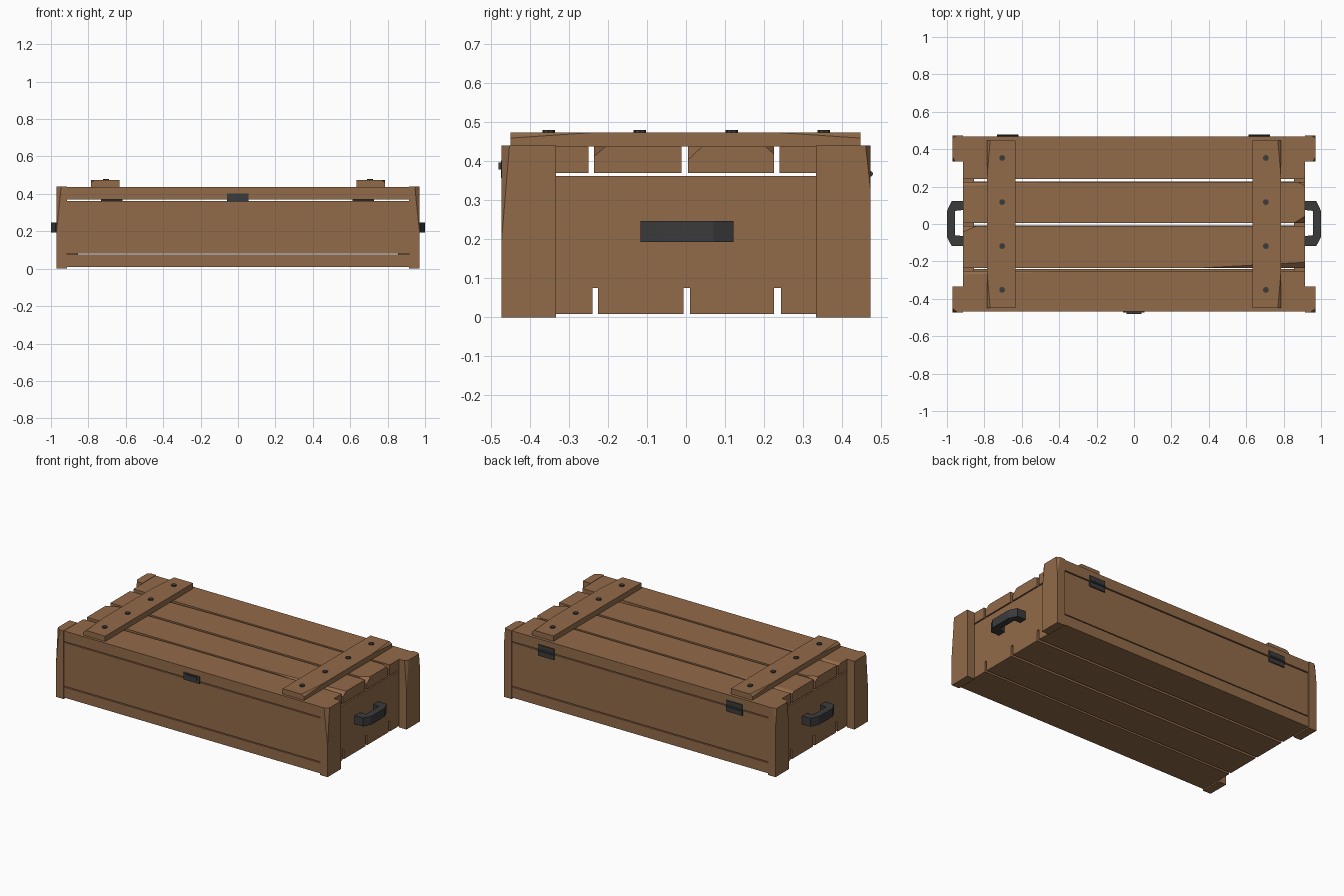
import bpy, bmesh
from mathutils import Vector

if "Cube" in bpy.data.objects:
    bpy.data.objects.remove(bpy.data.objects["Cube"])


def material(name, rgb):
    m = bpy.data.materials.new(name)
    m.diffuse_color = (*rgb, 1)
    m.use_nodes = True
    m.node_tree.nodes["Principled BSDF"].inputs["Base Color"].default_value = m.diffuse_color
    return m


WOOD = material("brown wood", (0.29, 0.147, 0.068))
METAL = material("dark metal", (0.044, 0.044, 0.045))


def finish(bm, name, mat):
    bmesh.ops.recalc_face_normals(bm, faces=bm.faces)
    me = bpy.data.meshes.new(name)
    bm.to_mesh(me)
    bm.free()
    me.materials.append(mat)
    ob = bpy.data.objects.new(name, me)
    bpy.context.collection.objects.link(ob)
    return ob


def box(name, lo, hi, mat=WOOD, chips=()):
    """Box between two corners; each chip = (corner signs, cut length along x, y, z)."""
    lo, hi = Vector(lo), Vector(hi)
    bm = bmesh.new()
    bmesh.ops.create_cube(bm, size=1)
    for v in bm.verts:
        v.co = Vector([(lo[i] + hi[i]) / 2 + v.co[i] * (hi[i] - lo[i]) for i in range(3)])
    for signs, cut in chips:
        corner = [hi[i] if signs[i] > 0 else lo[i] for i in range(3)]
        normal = Vector([signs[i] / cut[i] for i in range(3)])
        point = Vector(corner)
        point.x -= signs[0] * cut[0]
        bmesh.ops.bisect_plane(bm, geom=bm.verts[:] + bm.edges[:] + bm.faces[:],
                               plane_co=point, plane_no=normal.normalized(), clear_outer=True)
        bmesh.ops.holes_fill(bm, edges=[e for e in bm.edges if e.is_boundary])
    return finish(bm, name, mat)


def prism(name, outline, z0, z1, mat):
    bm = bmesh.new()
    face = bm.faces.new([bm.verts.new((x, y, z0)) for x, y in outline])
    up = bmesh.ops.extrude_face_region(bm, geom=[face])["geom"]
    bmesh.ops.translate(bm, vec=(0, 0, z1 - z0), verts=[g for g in up if isinstance(g, bmesh.types.BMVert)])
    return finish(bm, name, mat)


def cylinder(name, radius, depth, sides, loc, mat, rot=(0, 0, 0)):
    bm = bmesh.new()
    bmesh.ops.create_cone(bm, cap_ends=True, segments=sides, radius1=radius, radius2=radius, depth=depth)
    ob = finish(bm, name, mat)
    ob.location, ob.rotation_euler = loc, rot
    return ob


# Lid planks with worn edges
lid = [(-0.467, -0.25, [((-1, 1, 1), (0.62, 0.02, 0.01))]),
       (-0.235, -0.012, [((1, -1, 1), (0.56, 0.03, 0.025)), ((-1, 1, 1), (0.07, 0.03, 0.02))]),
       (0.005, 0.225, [((1, -1, 1), (0.06, 0.037, 0.035)), ((1, 1, 1), (0.04, 0.022, 0.02)),
                       ((-1, 1, 1), (0.62, 0.02, 0.01))]),
       (0.24, 0.467, [])]
for i, (y0, y1, chips) in enumerate(lid):
    box(f"lid_plank_{i + 1}", (-0.915, y0, 0.37), (0.915, y1, 0.438), WOOD, chips)

# Floor planks
for i, (y0, y1) in enumerate([(-0.467, -0.24), (-0.225, -0.007), (0.01, 0.226), (0.243, 0.467)]):
    box(f"floor_plank_{i + 1}", (-0.915, y0, 0.008), (0.915, y1, 0.075))

# Long and short side panels
for s, side in ((-1, "front"), (1, "back")):
    y0, y1 = sorted((s * 0.41, s * 0.466))
    box(side + "_panel", (-0.915, y0, 0.081), (0.915, y1, 0.363))
for s, side in ((-1, "left"), (1, "right")):
    x0, x1 = sorted((s * 0.855, s * 0.915))
    box(side + "_panel", (x0, -0.41, 0.075), (x1, 0.41, 0.362))

# Corner posts, chipped on the outer top corner
for sx, nx in ((-1, "left"), (1, "right")):
    for sy, ny in ((-1, "front"), (1, "back")):
        x0, x1 = sorted((sx * 0.915, sx * 0.97))
        y0, y1 = sorted((sy * 0.333, sy * 0.472))
        chips = [((sx, sy, 1), (0.025, 0.02, 0.24) if sy < 0 else (0.02, 0.012, 0.11))]
        if sy > 0:
            chips.append(((sx, -1, 1), (0.015, 0.023, 0.19)))
        box(f"{ny}_{nx}_post", (x0, y0, 0), (x1, y1, 0.44), WOOD, chips)

# Lid battens and their bolts
for sx, nx in ((-1, "left"), (1, "right")):
    x0, x1 = sorted((sx * 0.633, sx * 0.787))
    chips = [((sx, sy, 1), (0.018, 0.21, 0.014)) for sy in (-1, 1)]
    box(nx + "_batten", (x0, -0.45, 0.438), (x1, 0.447, 0.473), WOOD, chips)
    for i, y in enumerate((-0.352, -0.118, 0.117, 0.353)):
        cylinder(f"{nx}_bolt_{i + 1}", 0.016, 0.012, 8, (sx * 0.705, y, 0.474), METAL)

# Carrying handles
handle = [(0.91, 0.122), (0.975, 0.122), (1.0, 0.07), (1.0, -0.07), (0.975, -0.117), (0.91, -0.117),
          (0.91, -0.065), (0.957, -0.06), (0.957, 0.07), (0.91, 0.075)]
for sx, nx in ((-1, "left"), (1, "right")):
    prism(nx + "_handle", [(sx * x, y) for x, y in handle], 0.193, 0.247, METAL)

# Hinges on the back: two leaves and a pin
for x, nx in ((-0.675, "left"), (0.67, "right")):
    box(nx + "_hinge_upper_leaf", (x - 0.057, 0.46, 0.371), (x + 0.057, 0.473, 0.403), METAL)
    box(nx + "_hinge_lower_leaf", (x - 0.057, 0.46, 0.332), (x + 0.057, 0.473, 0.364), METAL)
    cylinder(nx + "_hinge_pin", 0.008, 0.114, 8, (x, 0.471, 0.3675), METAL, (0, 1.5708, 0))

# Front latch with a raised lip
box("latch_plate", (-0.059, -0.474, 0.357), (0.056, -0.46, 0.402), METAL)
box("latch_lip", (-0.04, -0.48, 0.378), (0.04, -0.47, 0.396), METAL)
